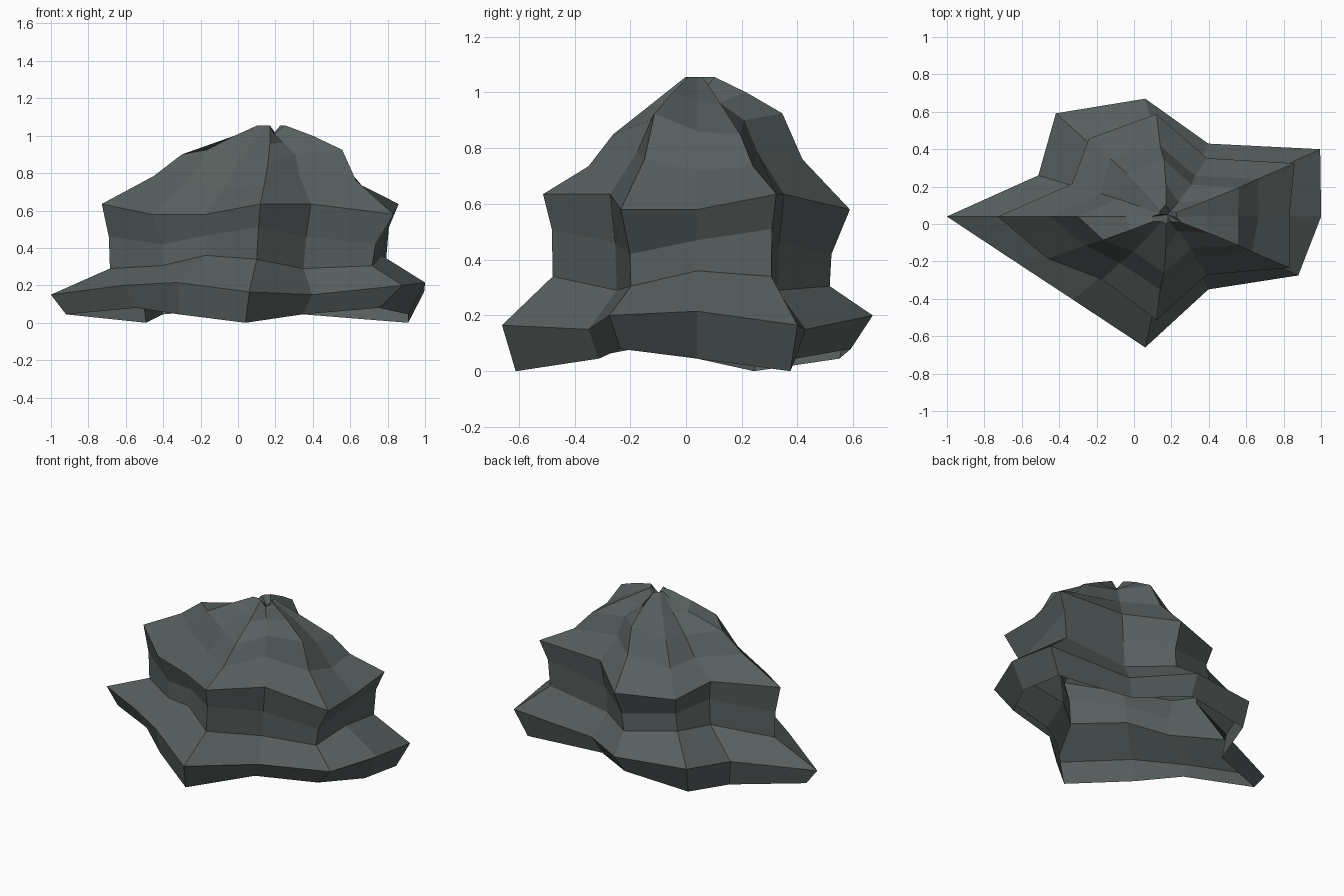
import bpy, bmesh, math

# Twelve spokes, from -x clockwise: radius of the widest rim
SPOKES = [0.707, 0.44, 0.637, 0.63, 0.45, 0.72, 0.627, 0.63, 0.45, 0.70, 0.514, 0.516]
STRETCH = 1.5      # rock is longer along x
CENTRE_Y = 0.04

# Each ring: centre x, then radius ratios and heights repeating every four spokes
RINGS = [
    (0.04, (0.905, 0.93, 0.925, 0.875), (0.045, 0.0, 0.045, 0.08)),   # foot
    (0.06, (1.0, 1.0, 1.0, 1.0), (0.15, 0.165, 0.215, 0.2)),          # rim
    (0.10, (0.74, 0.74, 0.71, 0.755), (0.29, 0.34, 0.36, 0.305)),     # waist
    (0.11, (0.755, 0.745, 0.69, 0.765), (0.46, 0.51, 0.47, 0.42)),    # mid
    (0.12, (0.80, 0.79, 0.755, 0.87), (0.635, 0.635, 0.58, 0.58)),    # upper ledge
    (0.14, (0.556, 0.557, 0.56, 0.60), (0.785, 0.735, 0.72, 0.76)),   # shoulder
    (0.16, (0.434, 0.43, 0.42, 0.485), (0.9, 0.85, 0.86, 0.925)),     # crown
    (0.17, (0.20, 0.24, 0.23, 0.28), (0.965, 0.955, 0.97, 1.0)),      # upper crown
    (0.17, (0.07, 0.06, 0.06, 0.10), (1.01, 1.055, 1.055, 1.055)),    # tip
]

bm = bmesh.new()
n = len(SPOKES)
loops = []
for cx, ratio, height in RINGS:
    loop = []
    for k, radius in enumerate(SPOKES):
        a = math.pi - k * math.tau / n
        r = radius * ratio[k % 4]
        loop.append(bm.verts.new((cx + STRETCH * r * math.cos(a),
                                  CENTRE_Y + r * math.sin(a), height[k % 4])))
    loops.append(loop)

# Side walls; the base stays open
for low, high in zip(loops, loops[1:]):
    for k in range(n):
        j = (k + 1) % n
        bm.faces.new((low[j], low[k], high[k], high[j]))

# Notched tip
tip = bm.verts.new((0.18, 0.05, 1.0))
for k in range(n):
    bm.faces.new((loops[-1][(k + 1) % n], loops[-1][k], tip))

mesh = bpy.data.meshes.new("rock")
bm.to_mesh(mesh)
bm.free()

stone = bpy.data.materials.new("slate_grey")
stone.diffuse_color = (0.095, 0.115, 0.112, 1)
mesh.materials.append(stone)
rock = bpy.data.objects.new("rock", mesh)
bpy.context.collection.objects.link(rock)
